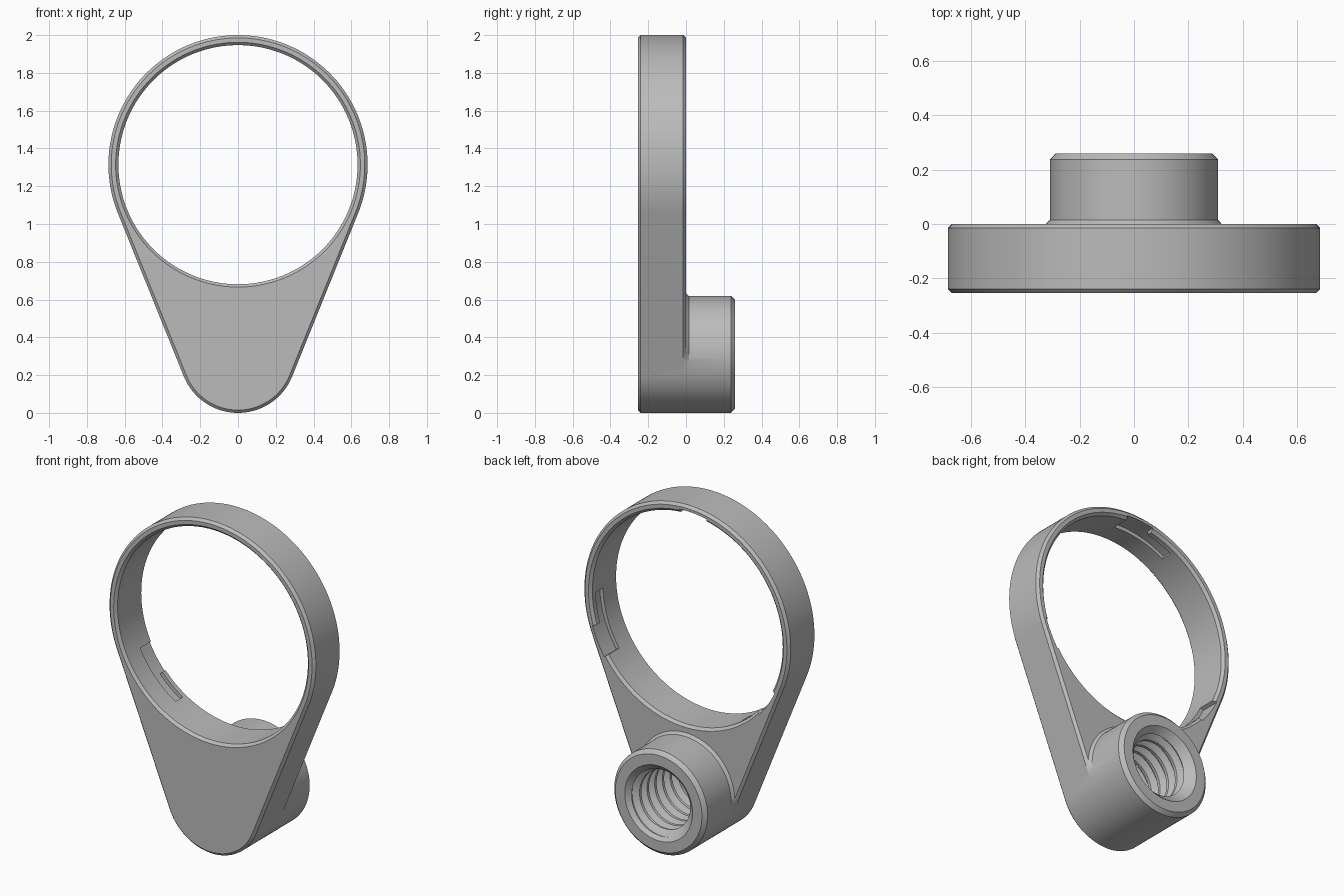
import bpy, bmesh
from math import sin, cos, radians, pi, asin

cube = bpy.data.objects.get("Cube")
if cube:
    bpy.data.objects.remove(cube, do_unlink=True)

RING_Z, RING_R, BORE_R = 1.314, 0.686, 0.633
BOSS_R = 0.31
FRONT, BACK, BOSS_END = -0.255, 0.0, 0.26
CH = 0.015                       # edge chamfer
STEP = 2                         # degrees per facet
TILT = 22                        # slope of the straight sides
BOSS_R = (RING_R - RING_Z * sin(radians(TILT))) / (1 - sin(radians(TILT)))


def make_object(name, bm):
    bmesh.ops.recalc_face_normals(bm, faces=bm.faces)
    mesh = bpy.data.meshes.new(name)
    bm.to_mesh(mesh)
    bm.free()
    ob = bpy.data.objects.new(name, mesh)
    bpy.context.collection.objects.link(ob)
    return ob


def loft(name, loops):
    """Closed solid through matching loops of points."""
    bm = bmesh.new()
    rows = [[bm.verts.new(p) for p in loop] for loop in loops]
    n = len(rows[0])
    for a, b in zip(rows, rows[1:]):
        for i in range(n):
            j = (i + 1) % n
            bm.faces.new((a[i], a[j], b[j], b[i]))
    bm.faces.new(rows[0])
    bm.faces.new(rows[-1])
    return make_object(name, bm)


def polar(radius, deg, y, zc):
    a = radians(deg)
    return (radius * cos(a), y, zc + radius * sin(a))


def circle(radius, y, zc):
    return [polar(radius, d, y, zc) for d in range(0, 360, STEP)]


def teardrop(inset, y):
    upper = [polar(RING_R - inset, d, y, RING_Z)
             for d in range(-TILT, 181 + TILT, STEP)]
    lower = [polar(BOSS_R - inset, d, y, BOSS_R)
             for d in range(180 + TILT, 361 - TILT, STEP)]
    return upper + lower


def flare(y, extra):
    """Boss foot, kept within the straight sides of the plate."""
    pts = []
    for d in range(0, 360, STEP):
        past = min(d + TILT, 180 + TILT - d) if d <= 180 + TILT else d - 360 + TILT
        r = BOSS_R
        if past > 0:
            r = BOSS_R + extra
            if past < 60:
                r = min(r, BOSS_R / cos(radians(past)))
        pts.append(polar(r, d, y, BOSS_R))
    return pts


def sector(name, start, end, y0, y1, r0=0.6, r1=0.655):
    """Curved block used to cut the locking slots."""
    def loop(y):
        angles = list(range(start, end + 1, STEP))
        return ([polar(r1, d, y, RING_Z) for d in angles]
                + [polar(r0, d, y, RING_Z) for d in reversed(angles)])
    return loft(name, [loop(y0), loop(y1)])


def thread_cutter(name, y0, y1, pitch=0.072, n=48):
    """Right-handed helical thread as a closed solid."""
    profile = [(0, 0.172), (0.25, 0.172), (0.56, 0.205), (0.69, 0.205)]
    k = len(profile)
    turns = int((y1 - y0) / pitch) + 1
    bm = bmesh.new()
    cols = []
    for i in range(n):
        t = 2 * pi * i / n
        cols.append([bm.verts.new((r * sin(t), y0 + pitch * (turn + f + i / n),
                                   BOSS_R + r * cos(t)))
                     for turn in range(turns + (i == 0)) for f, r in profile])
    rows = turns * k
    cols.append(cols[0][k:])     # the seam meets one turn further on
    for i in range(n):
        for j in range(rows - 1):
            bm.faces.new((cols[i][j], cols[i + 1][j],
                          cols[i + 1][j + 1], cols[i][j + 1]))
    # End caps
    low = [c[0] for c in cols] + cols[0][k - 1:0:-1]
    high = [c[rows - 1] for c in cols[:n]] + cols[0][rows + k - 1:rows - 1:-1]
    for loop, y in ((low, y0), (high, y0 + pitch * (turns + 1))):
        hub = bm.verts.new((0, y, BOSS_R))
        for a, b in zip(loop, loop[1:] + loop[:1]):
            bm.faces.new((a, b, hub))
    return make_object(name, bm)


def combine(target, tool, operation):
    bpy.context.view_layer.objects.active = target
    mod = target.modifiers.new(tool.name, 'BOOLEAN')
    mod.operation, mod.solver, mod.object = operation, 'EXACT', tool
    bpy.ops.object.modifier_apply(modifier=mod.name)
    bpy.data.objects.remove(tool, do_unlink=True)


# Teardrop plate with chamfered rims
body = loft("ring_bracket", [teardrop(CH, FRONT), teardrop(0, FRONT + CH),
                             teardrop(0, BACK - CH), teardrop(CH, BACK)])

# Round boss on the back, with flared foot and chamfered end
boss = loft("boss", [flare(BACK - CH, 2 * CH), flare(BACK + CH, 0),
                     circle(BOSS_R, BOSS_END - 0.022, BOSS_R),
                     circle(BOSS_R - 0.022, BOSS_END, BOSS_R)])
combine(body, boss, 'UNION')

# Large bore, widened at both rims
over = 0.03
bore = loft("bore", [circle(BORE_R + CH + over, FRONT - over, RING_Z),
                     circle(BORE_R, FRONT + CH, RING_Z),
                     circle(BORE_R, BACK - CH, RING_Z),
                     circle(BORE_R + CH + over, BACK + over, RING_Z)])
combine(body, bore, 'DIFFERENCE')

# Three L-shaped locking slots inside the bore
for a in (86, 206, 326):
    combine(body, sector("slot_entry", a, a + 16, -0.115, 0.05), 'DIFFERENCE')
    combine(body, sector("slot_channel", a + 14, a + 32, -0.115, -0.045), 'DIFFERENCE')

# Threaded hole with countersunk mouth
combine(body, thread_cutter("thread", -0.2, 0.3), 'DIFFERENCE')
mouth = loft("mouth", [circle(0.15, BOSS_END - 0.075, BOSS_R),
                       circle(0.225, BOSS_END, BOSS_R),
                       circle(0.255, BOSS_END + 0.03, BOSS_R)])
combine(body, mouth, 'DIFFERENCE')

# Single grey finish
grey = bpy.data.materials.new("plain_grey")
grey.use_nodes = True
color = (0.5, 0.5, 0.5, 1)
grey.diffuse_color = color
grey.node_tree.nodes["Principled BSDF"].inputs["Base Color"].default_value = color
body.data.materials.clear()
body.data.materials.append(grey)

bpy.ops.object.select_all(action='DESELECT')
body.select_set(True)
bpy.context.view_layer.objects.active = body
bpy.ops.object.shade_smooth_by_angle(angle=radians(25))
